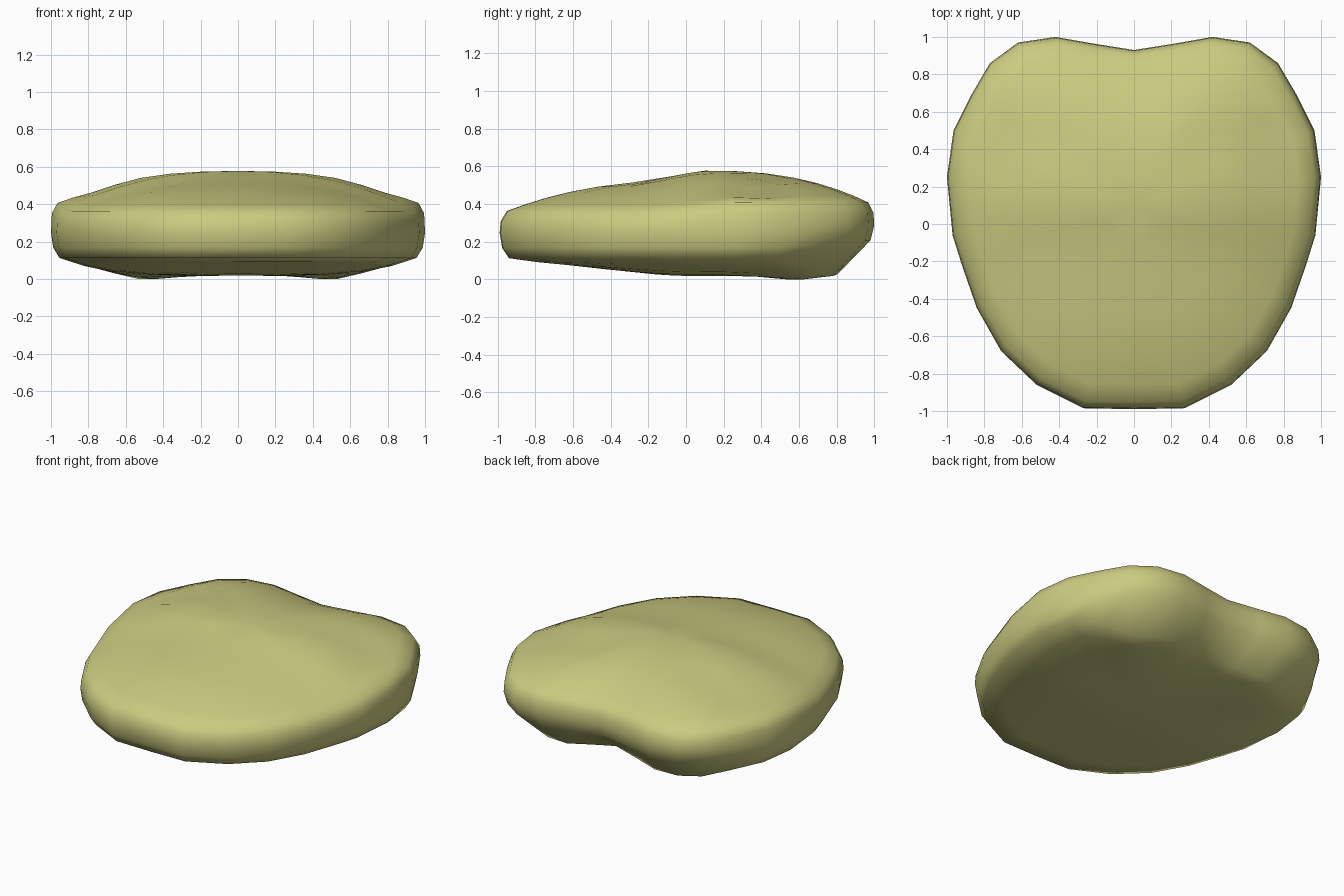
import bpy
import bmesh
import math

cube = bpy.data.objects.get("Cube")
if cube:
    bpy.data.objects.remove(cube, do_unlink=True)

olive = bpy.data.materials.new("pale_olive")
olive.use_nodes = True
colour = (0.60, 0.60, 0.22, 1)
olive.diffuse_color = colour
olive.node_tree.nodes["Principled BSDF"].inputs["Base Color"].default_value = colour

# Half outline from front to back, mirrored into a closed loop
half = [(0, -0.99), (0.27, -0.985), (0.52, -0.86), (0.71, -0.68), (0.84, -0.45),
        (0.92, -0.22), (0.97, -0.06), (1, 0.25), (0.965, 0.5), (0.87, 0.69),
        (0.77, 0.86), (0.62, 0.97), (0.42, 1.0), (0.22, 0.965), (0, 0.93)]
outline = half + [(-x, y) for x, y in half[-2:0:-1]]
MID_Y = 0.1


def ramp(v, a, b):
    t = max(0, min(1, (v - a) / (b - a)))
    return t * t * (3 - 2 * t)


def bump(x, y, cx, cy, size):
    return math.exp(-((abs(x) - cx) ** 2 + (y - cy) ** 2) / size ** 2)


def back(y):
    return ramp(y, 0.5, 0.95)


def notch(x, y):
    return back(y) * max(0, 1 - abs(x) / 0.45)


def rim_top(y):
    return 0.36 + 0.045 * ramp(y, -0.2, 0.3)


def rim_low(x, y):
    return 0.125 - 0.085 * back(y) + 0.05 * notch(x, y)


def low_scale(y):
    return 0.955 - 0.17 * back(y)


def place(px, py, s, z):
    return (px * s, MID_Y + (py - MID_Y) * s, z)


# Domed upper surface with shallow side hollows
def top_point(px, py, s):
    x, y, _ = place(px, py, s, 0)
    crown = 0.54 + 0.05 * ramp(y, -0.25, 0.12)
    z = rim_top(py) + (crown - rim_top(py)) * (1 - s ** 2.5)
    z -= 0.045 * bump(x, y, 0.74, 0.36, 0.14) * ramp(s, 1, 0.85)
    z -= 0.02 * bump(x, y, 0.42, 0.46, 0.12)
    return (x, y, z)


# Gently rounded underside with two low rear lobes
def low_point(px, py, f):
    x, y, _ = place(px, py, low_scale(py) * f, 0)
    base = 0.03 + 0.05 * ramp(y, -0.75, 0.05)
    base = 0.11 - base
    z = base + (rim_low(px, py) - base) * f ** 4
    z -= 0.03 * bump(x, y, 0.54, 0.57, 0.2)
    return (x, y, max(0, z))


rings = []
for f in (0.25, 0.5, 0.7, 0.86, 1):
    rings.append([low_point(x, y, f) for x, y in outline])
rings.append([place(x, y, 0.988 - 0.01 * back(y), 0.18 + 0.04 * back(y)) for x, y in outline])
rings.append([place(x, y, 1, 0.26 + 0.04 * back(y)) for x, y in outline])
rings.append([place(x, y, 0.995, rim_top(y) - 0.04) for x, y in outline])
for s in (0.965, 0.88, 0.78, 0.66, 0.52, 0.36, 0.18):
    rings.append([top_point(x, y, s) for x, y in outline])

# Join the rings and close both centres
bm = bmesh.new()
loops = [[bm.verts.new(p) for p in ring] for ring in rings]
count = len(outline)
for lower, upper in zip(loops, loops[1:]):
    for i in range(count):
        j = (i + 1) % count
        bm.faces.new((lower[i], lower[j], upper[j], upper[i]))
bottom = bm.verts.new(low_point(0, 0, 0))
top = bm.verts.new(top_point(0, 0.1, 0))
for i in range(count):
    j = (i + 1) % count
    bm.faces.new((bottom, loops[0][j], loops[0][i]))
    bm.faces.new((top, loops[-1][i], loops[-1][j]))
bmesh.ops.recalc_face_normals(bm, faces=bm.faces)

# Stand the body on the ground
lowest = min(v.co.z for v in bm.verts)
for v in bm.verts:
    v.co.z -= lowest

mesh = bpy.data.meshes.new("rounded_body")
bm.to_mesh(mesh)
bm.free()
mesh.materials.append(olive)
body = bpy.data.objects.new("rounded_body", mesh)
bpy.context.collection.objects.link(body)
bpy.context.view_layer.objects.active = body
body.select_set(True)
bpy.ops.object.shade_smooth_by_angle(angle=math.radians(60))
